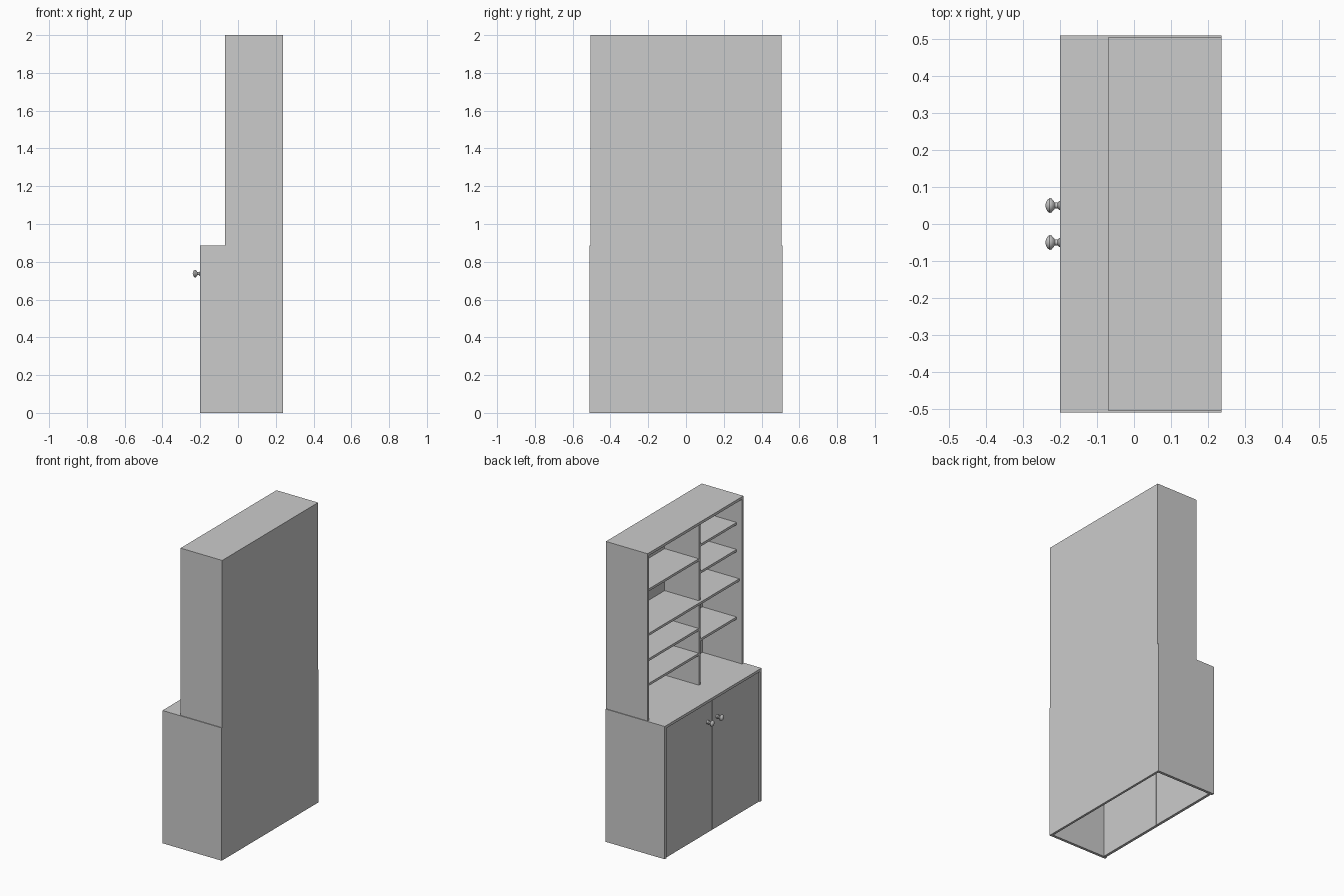
import bpy, bmesh, math
from mathutils import Matrix

if "Cube" in bpy.data.objects:
    bpy.data.objects.remove(bpy.data.objects["Cube"])


def box(name, x0, x1, y0, y1, z0, z1):
    bm = bmesh.new()
    bmesh.ops.create_cube(bm, size=1)
    size = Matrix.Diagonal((x1 - x0, y1 - y0, z1 - z0, 1))
    mid = Matrix.Translation(((x0 + x1) / 2, (y0 + y1) / 2, (z0 + z1) / 2))
    bm.transform(mid @ size)
    mesh = bpy.data.meshes.new(name)
    bm.to_mesh(mesh)
    bm.free()
    obj = bpy.data.objects.new(name, mesh)
    bpy.context.collection.objects.link(obj)
    return obj


def knob(name, y, z, profile):
    # Lathe an (x, radius) profile around the x axis
    bm = bmesh.new()
    verts = [bm.verts.new((x, 0, r)) for x, r in profile]
    edges = [bm.edges.new(pair) for pair in zip(verts, verts[1:])]
    bmesh.ops.spin(bm, geom=verts + edges, cent=(0, 0, 0), axis=(1, 0, 0),
                   angle=2 * math.pi, steps=24, use_duplicate=False)
    bmesh.ops.remove_doubles(bm, verts=bm.verts, dist=1e-5)
    bmesh.ops.recalc_face_normals(bm, faces=bm.faces)
    mesh = bpy.data.meshes.new(name)
    bm.to_mesh(mesh)
    bm.free()
    obj = bpy.data.objects.new(name, mesh)
    bpy.context.collection.objects.link(obj)
    obj.location = (0, y, z)
    bpy.ops.object.select_all(action='DESELECT')
    obj.select_set(True)
    bpy.context.view_layer.objects.active = obj
    bpy.ops.object.shade_smooth_by_angle(angle=math.radians(40))


BACK = 0.237      # rear plane of the whole piece
SEAM = 0.885      # top of the base cabinet

# Base cabinet: open underneath, top board over sides and back
box("base_top", -0.2, BACK, -0.51, 0.51, SEAM - 0.018, SEAM)
box("base_back", BACK - 0.015, BACK, -0.492, 0.492, 0, SEAM - 0.018)

# Hutch: shallower open case standing on the base
box("hutch_top", -0.07, BACK, -0.505, 0.505, 1.982, 2.0)
box("hutch_back", BACK - 0.015, BACK, -0.49, 0.49, SEAM, 1.982)

# Mirrored sides, doors and knobs
knob_profile = [(-0.192, 0.0), (-0.192, 0.012), (-0.203, 0.012), (-0.207, 0.008),
                (-0.214, 0.008), (-0.218, 0.013), (-0.223, 0.019), (-0.228, 0.020),
                (-0.234, 0.016), (-0.238, 0.009), (-0.240, 0.0)]
for label, s in (("left", 1), ("right", -1)):
    def side_box(name, x0, x1, ya, yb, z0, z1):
        y0, y1 = sorted((s * ya, s * yb))
        box(f"{name}_{label}", x0, x1, y0, y1, z0, z1)
    side_box("base_side", -0.2, BACK, 0.492, 0.51, 0, SEAM - 0.018)
    side_box("door", -0.193, -0.175, 0.002, 0.489, 0, SEAM - 0.022)
    side_box("hutch_side", -0.07, BACK, 0.49, 0.505, SEAM, 1.982)
    knob(f"knob_{label}", s * 0.05, 0.737, knob_profile)

# Upright divider and full-width middle shelf
box("divider", -0.03, BACK - 0.015, -0.108, -0.092, SEAM, 1.982)
box("middle_shelf", -0.05, BACK - 0.015, -0.49, 0.49, 1.432, 1.448)

# Staggered short shelves either side of the divider
for y0, y1, heights in ((-0.092, 0.49, (1.09, 1.255, 1.72)),
                        (-0.49, -0.108, (1.18, 1.63, 1.81))):
    for z in heights:
        box("short_shelf", -0.03, BACK - 0.015, y0, y1, z - 0.008, z + 0.008)
